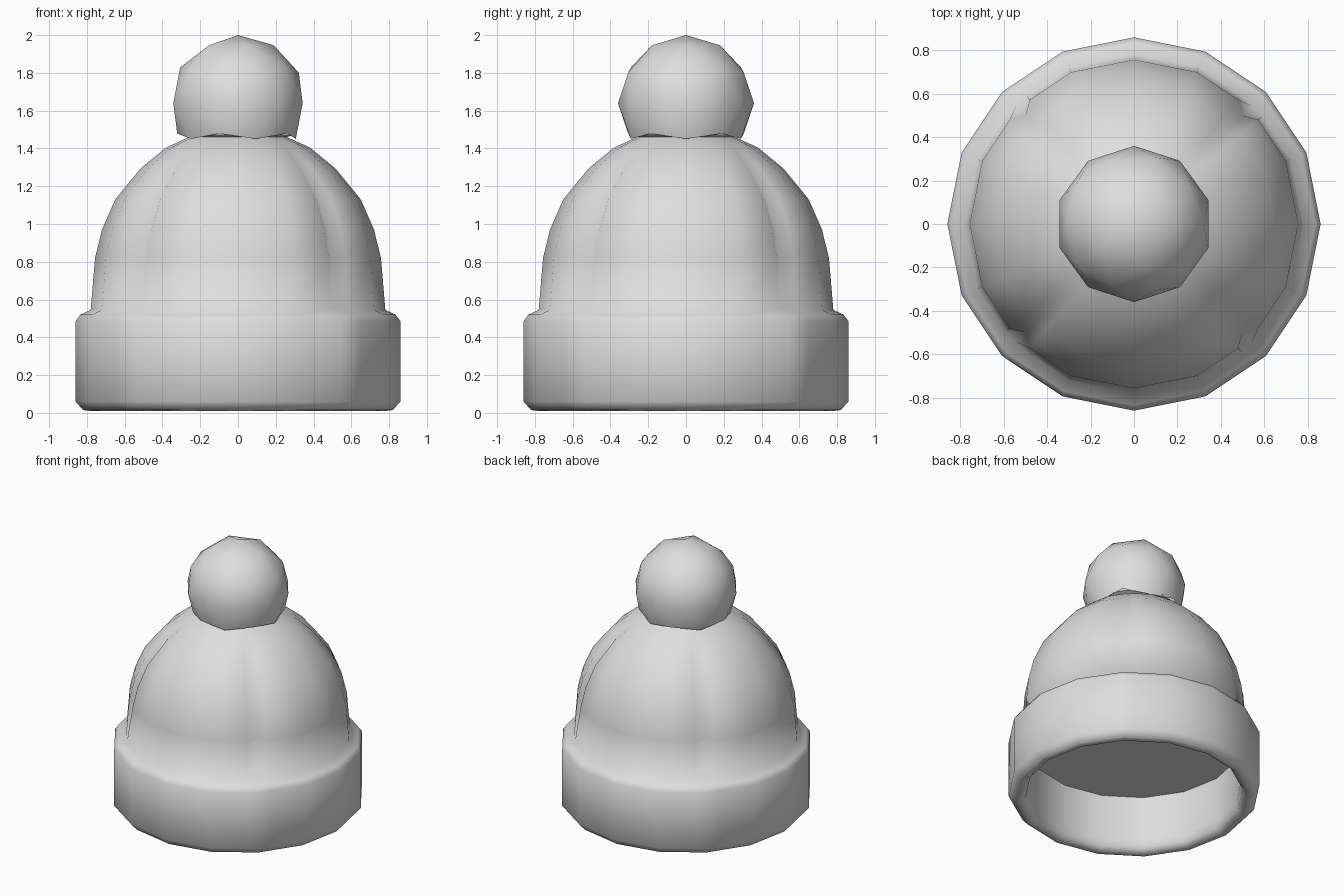
import bpy, bmesh, math

if "Cube" in bpy.data.objects:
    bpy.data.objects.remove(bpy.data.objects["Cube"])

wool = bpy.data.materials.new("grey wool")
wool.diffuse_color = (0.74, 0.74, 0.74, 1)
wool.use_nodes = True
wool.node_tree.nodes["Principled BSDF"].inputs["Base Color"].default_value = wool.diffuse_color


def finish(obj, angle):
    obj.data.materials.append(wool)
    bpy.ops.object.select_all(action='DESELECT')
    obj.select_set(True)
    bpy.context.view_layer.objects.active = obj
    bpy.ops.object.shade_smooth_by_angle(angle=math.radians(angle))


def lathe(name, profile, spokes, angle):
    """Spin (radius, z, dent) rows around z; spokes are (degrees, scale, dent weight)."""
    bm = bmesh.new()
    rings = []
    for r, z, dent in profile:
        ring = []
        for deg, scale, w in spokes:
            a, rr = math.radians(deg), r * scale - dent * w
            ring.append(bm.verts.new((rr * math.cos(a), rr * math.sin(a), z)))
        rings.append(ring)
    n = len(spokes)
    for low, high in zip(rings, rings[1:]):
        for i in range(n):
            j = (i + 1) % n
            bm.faces.new((low[i], low[j], high[j], high[i]))
    bm.faces.new(rings[0][::-1])  # flat ceiling inside the hat
    mesh = bpy.data.meshes.new(name)
    bm.to_mesh(mesh)
    bm.free()
    obj = bpy.data.objects.new(name, mesh)
    bpy.context.collection.objects.link(obj)
    finish(obj, angle)
    return obj


# Sixteen spokes; the diagonal ones get a narrow fold between two side spokes
spokes = []
side = math.cos(math.radians(11.25)) / math.cos(math.radians(6.25))
for i in range(16):
    a = i * 22.5
    if i % 4 == 2:
        spokes += [(a - 5, side, 0), (a, 1, 1), (a + 5, side, 0)]
    else:
        spokes.append((a, 1, 0))

# Hat: ceiling, inner wall, rim, cuff, crown and neck in one continuous surface
hat = [(0.735, 0.43, 0), (0.735, 0.10, 0), (0.745, 0.04, 0), (0.78, 0.01, 0),
       (0.82, 0.015, 0), (0.86, 0.06, 0), (0.86, 0.485, 0), (0.835, 0.52, 0),
       (0.78, 0.545, 0.01), (0.757, 0.82, 0.05), (0.72, 0.97, 0.05),
       (0.65, 1.13, 0.045), (0.515, 1.295, 0.03), (0.38, 1.405, 0.01),
       (0.26, 1.46, 0), (0.305, 1.475, 0)]
lathe("hat", hat, spokes, 75)

# Pompom, open underneath where it meets the neck
bpy.ops.mesh.primitive_ico_sphere_add(subdivisions=2, radius=0.36, location=(0, 0, 1.64))
pompom = bpy.context.object
pompom.name = "pompom"
bm = bmesh.new()
bm.from_mesh(pompom.data)
bmesh.ops.delete(bm, geom=[v for v in bm.verts if v.co.z < -0.25], context='VERTS')
bm.to_mesh(pompom.data)
bm.free()
finish(pompom, 60)
